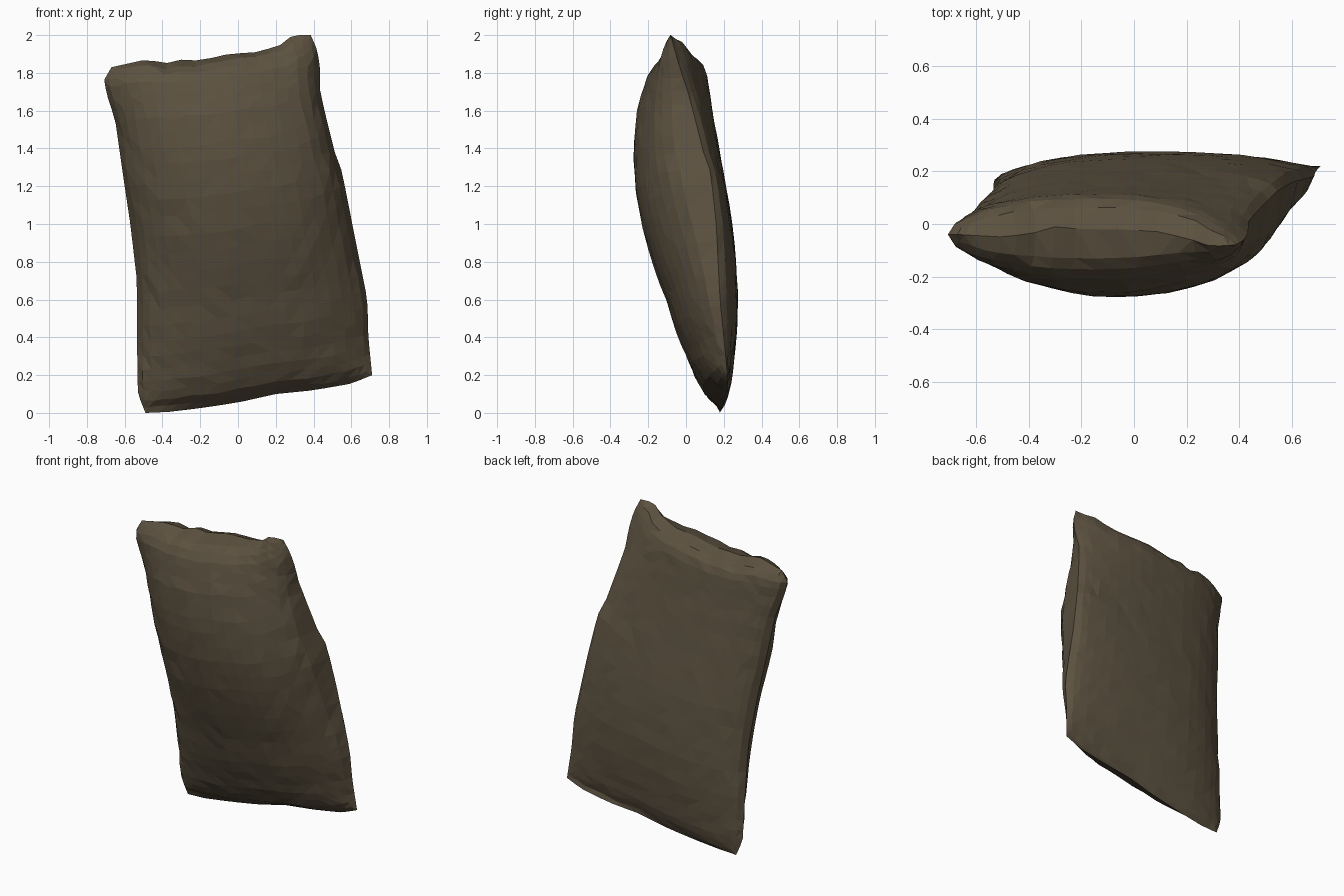
import bpy, bmesh, math, random
from mathutils import Vector

random.seed(4)
cube = bpy.data.objects.get("Cube")
if cube:
    bpy.data.objects.remove(cube, do_unlink=True)

# Seam outline: sides run bottom to top, ends run left to right
SIDE_A = [(-.49, .18, 0), (-.53, .17, .1), (-.535, .15, .4), (-.535, .12, .7), (-.57, .08, 1),
          (-.60, .05, 1.2), (-.65, 0, 1.55), (-.69, -.03, 1.67), (-.71, -.04, 1.76), (-.67, -.04, 1.83)]
SIDE_B = [(.71, .22, .2), (.69, .2, .4), (.685, .18, .6), (.605, .16, 1), (.55, .13, 1.28),
          (.52, .1, 1.35), (.47, .05, 1.55), (.435, .01, 1.7), (.435, -.03, 1.82), (.42, -.06, 1.92),
          (.385, -.08, 2)]
LOW = [SIDE_A[0], (-.37, .18, .005), (-.2, .19, .025), (0, .2, .055), (.2, .21, .1), (.4, .22, .12),
       (.6, .22, .155), SIDE_B[0]]
HIGH = [SIDE_A[-1], (-.49, -.05, 1.87), (-.36, -.03, 1.85), (-.3, -.01, 1.87), (-.2, -.02, 1.865),
        (-.05, -.02, 1.9), (.1, -.03, 1.91), (.22, -.06, 1.945), (.29, -.085, 2), SIDE_B[-1]]

# Centre line of each face: height fraction, y
FRONT = [(0, .2), (.03, .1), (.08, .04), (.19, -.045), (.3, -.11), (.405, -.18), (.51, -.235),
         (.62, -.27), (.73, -.28), (.84, -.26), (.95, -.2), (.985, -.13), (1, -.02)]
BACK = [(0, .2), (.05, .24), (.19, .27), (.3, .275), (.405, .265), (.51, .245), (.62, .21),
        (.73, .175), (.84, .14), (.95, .11), (.98, .08), (1, 0)]


def along(points, axis, t):
    """Point on a polyline at fraction t of its extent along an axis."""
    pts = [Vector(p) for p in points]
    goal = pts[0][axis] + t * (pts[-1][axis] - pts[0][axis])
    for a, b in zip(pts, pts[1:]):
        if goal <= b[axis] + 1e-6 and b[axis] > a[axis]:
            return a.lerp(b, (goal - a[axis]) / (b[axis] - a[axis]))
    return pts[-1]


def sheet_point(u, v):
    """Middle sheet stretched between the four seams."""
    a, b = along(SIDE_A, 2, v), along(SIDE_B, 2, v)
    lo, hi = along(LOW, 0, u), along(HIGH, 0, u)
    corners = Vector(LOW[0]).lerp(Vector(LOW[-1]), u).lerp(Vector(HIGH[0]).lerp(Vector(HIGH[-1]), u), v)
    return a.lerp(b, u) + lo.lerp(hi, v) - corners


def spread(i, n):
    """Spacing that tightens toward the seams."""
    s = i / n
    return .35 * s + .65 * (.5 - .5 * math.cos(math.pi * s))


def fullness(u, v, profile):
    """How far the padding reaches at u; the left side's fill varies with height."""
    power = .55
    if u > .5:
        power = .75 - .35 * math.sin(math.pi * v ** 1.5) if profile is FRONT else .42 + .6 * v ** 4
    return (1 - abs(2 * u - 1) ** 2.2) ** power


# Stuffed cloth body
NU, NV = 18, 26
bm = bmesh.new()
seam = {}


def cloth_vertex(i, j, profile):
    edge = i in (0, NU) or j in (0, NV)
    if edge and (i, j) in seam:
        return seam[i, j]
    u, v = spread(i, NU), spread(j, NV)
    p = sheet_point(u, v)
    if not edge:
        p.y += (along(profile, 0, v).y - p.y) * fullness(u, v, profile)
        p += Vector((random.uniform(-.006, .006), random.uniform(-.002, .002), random.uniform(-.006, .006)))
    vert = bm.verts.new(p)
    if edge:
        seam[i, j] = vert
    return vert


for profile in (FRONT, BACK):
    grid = [[cloth_vertex(i, j, profile) for j in range(NV + 1)] for i in range(NU + 1)]
    for i in range(NU):
        for j in range(NV):
            quad = [grid[i][j], grid[i + 1][j], grid[i + 1][j + 1], grid[i][j + 1]]
            bm.faces.new(quad if profile is FRONT else quad[::-1])
bmesh.ops.triangulate(bm, faces=bm.faces[:], quad_method='SHORT_EDGE')
bmesh.ops.recalc_face_normals(bm, faces=bm.faces[:])

mesh = bpy.data.meshes.new("cushion_body")
bm.to_mesh(mesh)
bm.free()
cushion = bpy.data.objects.new("cushion_body", mesh)
bpy.context.collection.objects.link(cushion)

# Plain brown cloth
cloth = bpy.data.materials.new("brown_cloth")
cloth.use_nodes = True
colour = (.107, .083, .051, 1)
cloth.diffuse_color = colour
cloth.node_tree.nodes["Principled BSDF"].inputs["Base Color"].default_value = colour
mesh.materials.append(cloth)
